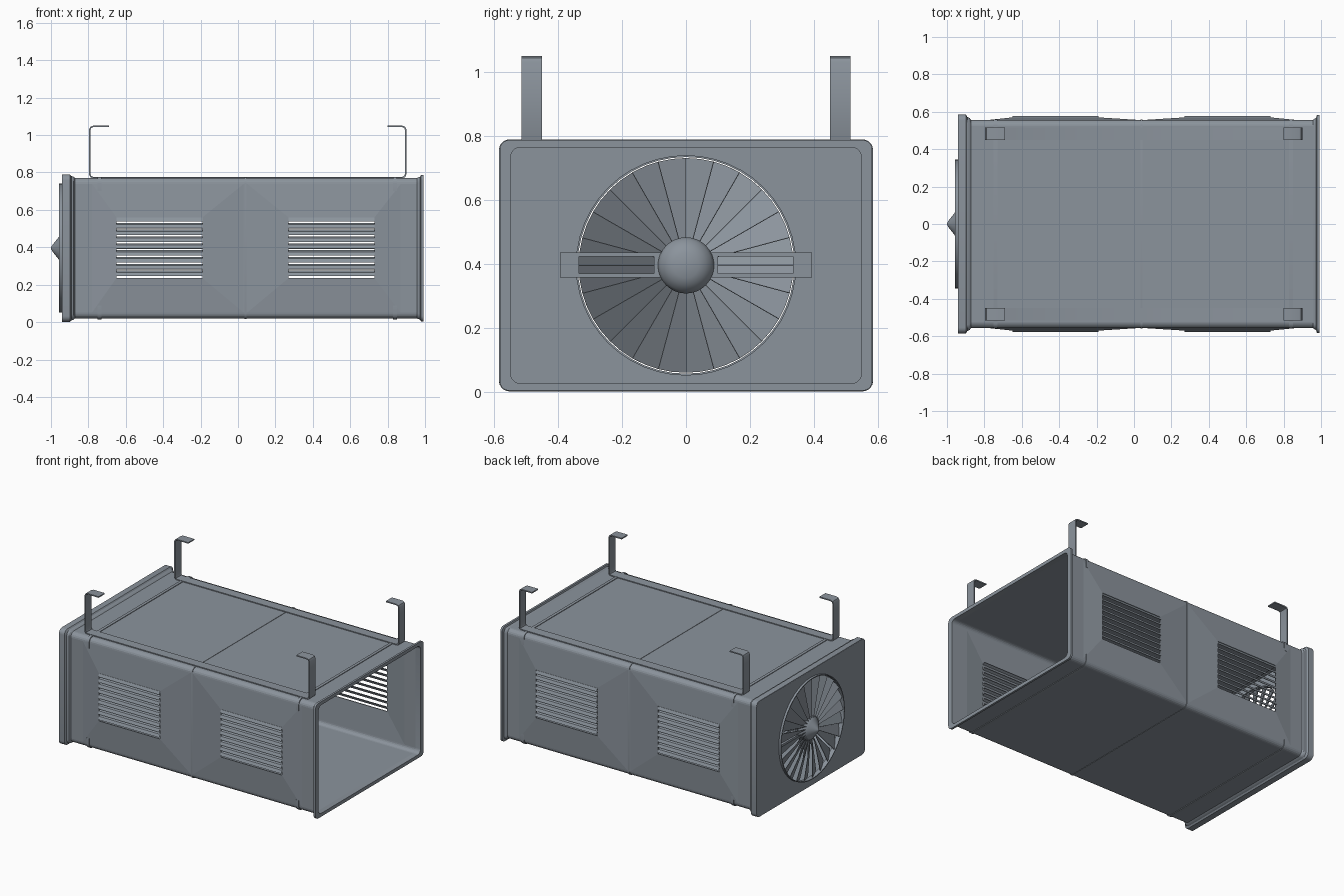
import bpy, bmesh
from math import sin, cos, pi, radians

if "Cube" in bpy.data.objects:
    bpy.data.objects.remove(bpy.data.objects["Cube"])

ZC = 0.395          # duct axis height
paint = bpy.data.materials.new("blue_grey_paint")
paint.diffuse_color = (0.26, 0.295, 0.335, 1)
paint.use_nodes = True
paint.node_tree.nodes["Principled BSDF"].inputs["Base Color"].default_value = paint.diffuse_color


def finish(bm, name, thick=0.0, smooth=30):
    bmesh.ops.remove_doubles(bm, verts=bm.verts, dist=1e-5)
    bmesh.ops.recalc_face_normals(bm, faces=bm.faces)
    me = bpy.data.meshes.new(name)
    bm.to_mesh(me)
    bm.free()
    me.materials.append(paint)
    ob = bpy.data.objects.new(name, me)
    bpy.context.collection.objects.link(ob)
    bpy.context.view_layer.objects.active = ob
    ob.select_set(True)
    if thick:
        m = ob.modifiers.new("thickness", 'SOLIDIFY')
        m.thickness, m.offset = thick, 0
        bpy.ops.object.modifier_apply(modifier=m.name)
    if smooth:
        bpy.ops.object.shade_smooth_by_angle(angle=radians(smooth))
    ob.select_set(False)
    return ob


def rounded(hy, hz, r=0.03, n=5):
    pts = []
    for k, (sy, sz) in enumerate([(1, 1), (-1, 1), (-1, -1), (1, -1)]):
        for i in range(n + 1):
            a = (k + i / n) * pi / 2
            pts.append((sy * (hy - r) + r * cos(a), ZC + sz * (hz - r) + r * sin(a)))
    return pts


def join_rings(bm, loops):
    for a, b in zip(loops, loops[1:]):
        for i in range(len(a)):
            j = (i + 1) % len(a)
            bm.faces.new((a[i], a[j], b[j], b[i]))


def loft(bm, sections):
    join_rings(bm, [[bm.verts.new((x, y, z)) for y, z in rounded(hy, hz)]
                    for x, hy, hz in sections])


def strip(bm, path, offset):
    """Sweep an open path of points sideways by an offset."""
    a = [bm.verts.new(p) for p in path]
    b = [bm.verts.new([p[i] + offset[i] for i in range(3)]) for p in path]
    for i in range(len(a) - 1):
        bm.faces.new((a[i], a[i + 1], b[i + 1], b[i]))


def lathe(bm, profile, n=32):
    rings = [[bm.verts.new((x, r * cos(2 * pi * i / n), ZC + r * sin(2 * pi * i / n)))
              for i in range(n)] for x, r in profile]
    join_rings(bm, rings)
    return rings


# Duct shell with raised louvre panels on both sides
Y, H = 0.553, 0.373
LOUVRES = [(-0.65, -0.19), (0.27, 0.73)]
Z0, Z1, YOUT = 0.235, 0.56, 0.567
bm = bmesh.new()
loft(bm, [(-0.89, Y, H), (-0.78, Y, H), (0.03, Y, H), (0.05, Y, H), (0.87, Y, H), (0.965, Y, H)])
bm.normal_update()
for f in [f for f in bm.faces if abs(f.normal.y) > 0.99 and f.calc_area() > 0.3]:
    c = f.calc_center_median()
    x0, x1 = LOUVRES[0] if c.x < 0 else LOUVRES[1]
    outer = list(f.verts)
    s = 1 if c.y > 0 else -1
    inner = [bm.verts.new((x0 if v.co.x < c.x else x1, s * YOUT, Z0 if v.co.z < c.z else Z1))
             for v in outer]
    bmesh.ops.delete(bm, geom=[f], context='FACES_ONLY')
    for i in range(4):
        j = (i + 1) % 4
        bm.faces.new((outer[i], outer[j], inner[j], inner[i]))
finish(bm, "duct_shell", 0.006, smooth=1.5)

# Flange with a flat rim around the open end
bm = bmesh.new()
loft(bm, [(0.955, Y, H), (0.962, 0.562, 0.378), (0.974, 0.567, 0.382), (0.978, 0.583, 0.392),
          (0.992, 0.583, 0.392), (0.992, 0.549, 0.369), (0.955, 0.549, 0.369)])
finish(bm, "open_end_flange")

# Louvre slats, sloping down and outwards
bm = bmesh.new()
for s in (-1, 1):
    for x0, x1 in LOUVRES:
        for k in range(9):
            z = 0.240 + k * 0.0365
            strip(bm, [(x0, s * 0.550, z + 0.034), (x0, s * 0.567, z + 0.025),
                       (x0, s * 0.576, z + 0.006)], (x1 - x0, 0, 0))
finish(bm, "louvre_slats", 0.003)

# Centre seam rib
bm = bmesh.new()
loft(bm, [(0.035, Y, H), (0.036, Y + 0.005, H + 0.005),
          (0.046, Y + 0.005, H + 0.005), (0.047, Y, H)])
finish(bm, "centre_rib")

# Clamping bands across top and bottom, folded over the sides
bm = bmesh.new()
for x in (-0.75, 0.83):
    for sz in (1, -1):
        pts = [(y, z) for y, z in rounded(Y + 0.004, H + 0.004) if (z - ZC) * sz > 0]
        pts.sort(key=lambda p: (p[0], p[1] * sz if p[0] < 0 else -p[1] * sz))
        end = ZC + sz * 0.305
        path = [(-Y - 0.004, end)] + pts + [(Y + 0.004, end)]
        strip(bm, [(x, y, z) for y, z in path], (0.02, 0, 0))
finish(bm, "clamp_bands", 0.006)

# End cap rim and fan panel with round opening
bm = bmesh.new()
loft(bm, [(-0.94, 0.583, 0.392), (-0.90, 0.583, 0.392), (-0.893, 0.57, 0.384),
          (-0.88, 0.565, 0.38), (-0.872, Y, H)])
finish(bm, "end_cap_rim", 0.005)
bm = bmesh.new()
hole = [(0.342 * cos(2 * pi * i / 48), ZC + 0.342 * sin(2 * pi * i / 48)) for i in range(48)]
for pts in (rounded(0.583, 0.392), hole):
    vs = [bm.verts.new((-0.938, y, z)) for y, z in pts]
    for i in range(len(vs)):
        bm.edges.new((vs[i], vs[(i + 1) % len(vs)]))
bmesh.ops.triangle_fill(bm, use_beauty=True, use_dissolve=False, edges=bm.edges[:])
finish(bm, "fan_panel", 0.006, smooth=0)

# Fan ring
bm = bmesh.new()
lathe(bm, [(-0.925, 0.339), (-0.956, 0.339), (-0.956, 0.345), (-0.925, 0.345), (-0.925, 0.339)], 48)
finish(bm, "fan_ring")

# Fan blades
bm = bmesh.new()
N = 24
for k in range(N):
    a0 = 2 * pi * k / N
    a1 = a0 + 2 * pi / N * 0.99
    pts = [(-0.918, 0.07, a0), (-0.918, 0.336, a0), (-0.934, 0.336, (a0 + a1) / 2),
           (-0.95, 0.336, a1), (-0.95, 0.07, a1)]
    bm.faces.new([bm.verts.new((x, r * cos(a), ZC + r * sin(a))) for x, r, a in pts])
finish(bm, "fan_blades", 0.003, smooth=0)

# Fan hub with pointed outer nose and inner motor dome
bm = bmesh.new()
rings = lathe(bm, [(-1.0, 0.004), (-0.99, 0.02), (-0.96, 0.058), (-0.945, 0.08), (-0.93, 0.088),
                   (-0.885, 0.088), (-0.865, 0.08), (-0.85, 0.062), (-0.838, 0.04)])
bm.faces.new(rings[0])
bm.faces.new(rings[-1])
finish(bm, "fan_hub")

# Motor support arms: paired rails ending in a mounting tab
bm = bmesh.new()
for s in (-1, 1):
    for y0, y1, za, zb in [(0.07, 0.36, 0.422, 0.435), (0.07, 0.36, 0.357, 0.37),
                           (0.335, 0.355, 0.36, 0.43), (0.355, 0.395, 0.357, 0.435),
                           (0.07, 0.10, 0.36, 0.43)]:
        xa = -0.937 if y0 == 0.355 else -0.905
        g = bmesh.ops.create_cube(bm, size=1)["verts"]
        bmesh.ops.scale(bm, vec=(-0.89 - xa, y1 - y0, zb - za), verts=g)
        bmesh.ops.translate(bm, vec=((xa - 0.89) / 2, s * (y0 + y1) / 2, (za + zb) / 2), verts=g)
finish(bm, "motor_support", smooth=0)

# Hanging straps along the roof with hooked upright ends
bm = bmesh.new()
half = [(0.75, 1.046), (0.827, 1.046), (0.839, 1.041), (0.844, 1.03),
        (0.844, 0.79), (0.839, 0.778), (0.827, 0.773)]
for y in (-0.515, 0.45):
    path = [(0.052 - x, z) for x, z in half] + [(0.052 + x, z) for x, z in reversed(half)]
    path[0], path[-1] = (-0.69, 1.046), (0.80, 1.046)
    strip(bm, [(x, y, z) for x, z in path], (0, 0.065, 0))
finish(bm, "hanging_straps", 0.008)
